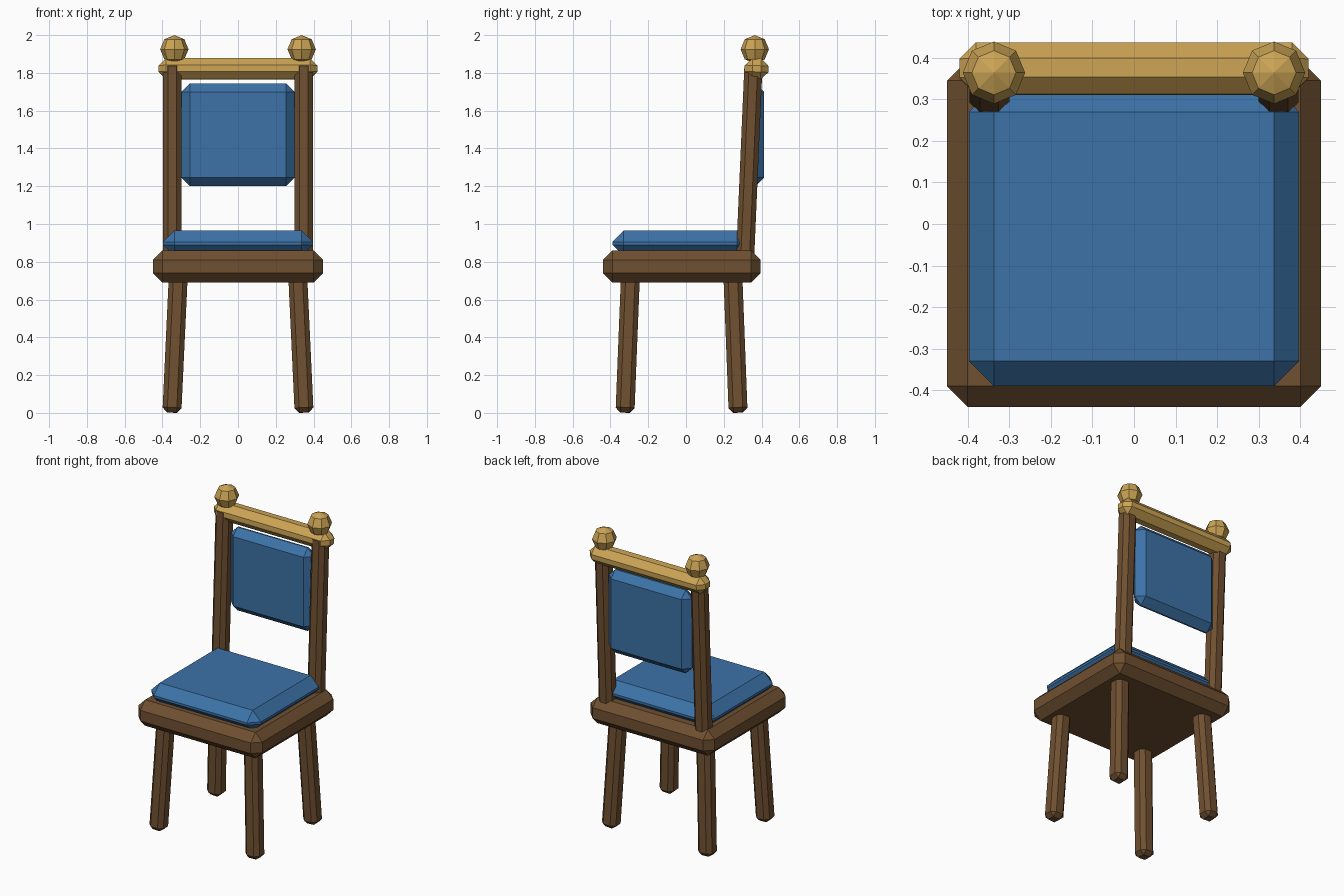
import bpy
import bmesh
from mathutils import Vector, Matrix

if "Cube" in bpy.data.objects:
    bpy.data.objects.remove(bpy.data.objects["Cube"])


def material(name, color):
    m = bpy.data.materials.new(name)
    m.diffuse_color = (*color, 1.0)
    m.use_nodes = True
    m.node_tree.nodes["Principled BSDF"].inputs["Base Color"].default_value = m.diffuse_color
    return m


WOOD = material("brown wood", (0.16, 0.080, 0.030))
GOLD = material("gold trim", (0.60, 0.37, 0.09))
CLOTH = material("blue cloth", (0.045, 0.17, 0.39))


def finish(bm, name, mat, matrix):
    bm.transform(matrix)
    mesh = bpy.data.meshes.new(name)
    bm.to_mesh(mesh)
    bm.free()
    mesh.materials.append(mat)
    ob = bpy.data.objects.new(name, mesh)
    bpy.context.collection.objects.link(ob)
    return ob


def chamfered_box(name, mat, size, center, chamfer, rotation=None):
    bm = bmesh.new()
    bmesh.ops.create_cube(bm, size=1.0)
    bmesh.ops.scale(bm, vec=size, verts=bm.verts)
    bmesh.ops.bevel(bm, geom=bm.edges[:], offset=chamfer, segments=1,
                    affect='EDGES', clamp_overlap=True)
    rot = rotation if rotation else Matrix.Identity(4)
    return finish(bm, name, mat, Matrix.Translation(center) @ rot)


def beam(name, mat, start, end, width, depth, chamfer):
    """Chamfered bar running from start to end."""
    start, end = Vector(start), Vector(end)
    axis = end - start
    rot = Vector((0, 0, 1)).rotation_difference(axis).to_matrix().to_4x4()
    return chamfered_box(name, mat, (width, depth, axis.length),
                         (start + end) / 2, chamfer, rot)


# Seat slab and cushion
chamfered_box("seat", WOOD, (0.90, 0.835, 0.17), (0, -0.0225, 0.775), 0.05)
chamfered_box("seat_cushion", CLOTH, (0.794, 0.72, 0.135),
              (0, -0.03, 0.8975), 0.06)

for side, s in (("left", -1), ("right", 1)):
    # Splayed legs
    for end, y0, y1 in (("front", -0.323, -0.294), ("back", 0.276, 0.248)):
        beam(f"{end}_leg_{side}", WOOD, (s * 0.35, y0, 0.002),
             (s * 0.316, y1, 0.73), 0.10, 0.10, 0.025)
    # Leaning back posts
    beam(f"back_post_{side}", WOOD, (s * 0.348, 0.313, 0.82),
         (s * 0.348, 0.358, 1.86), 0.096, 0.096, 0.025)
    # Faceted finials
    bm = bmesh.new()
    bmesh.ops.create_uvsphere(bm, u_segments=8, v_segments=4, radius=0.075)
    finish(bm, f"finial_{side}", GOLD,
           Matrix.Translation((s * 0.337, 0.364, 1.925)))

# Crest rail, tilted with the posts
chamfered_box("crest_rail", GOLD, (0.84, 0.125, 0.113), (0, 0.374, 1.822), 0.04,
              Matrix.Rotation(-0.043, 4, 'X'))

# Padded back panel
chamfered_box("back_cushion", CLOTH, (0.60, 0.10, 0.545),
              (0, 0.363, 1.4725), 0.045)
